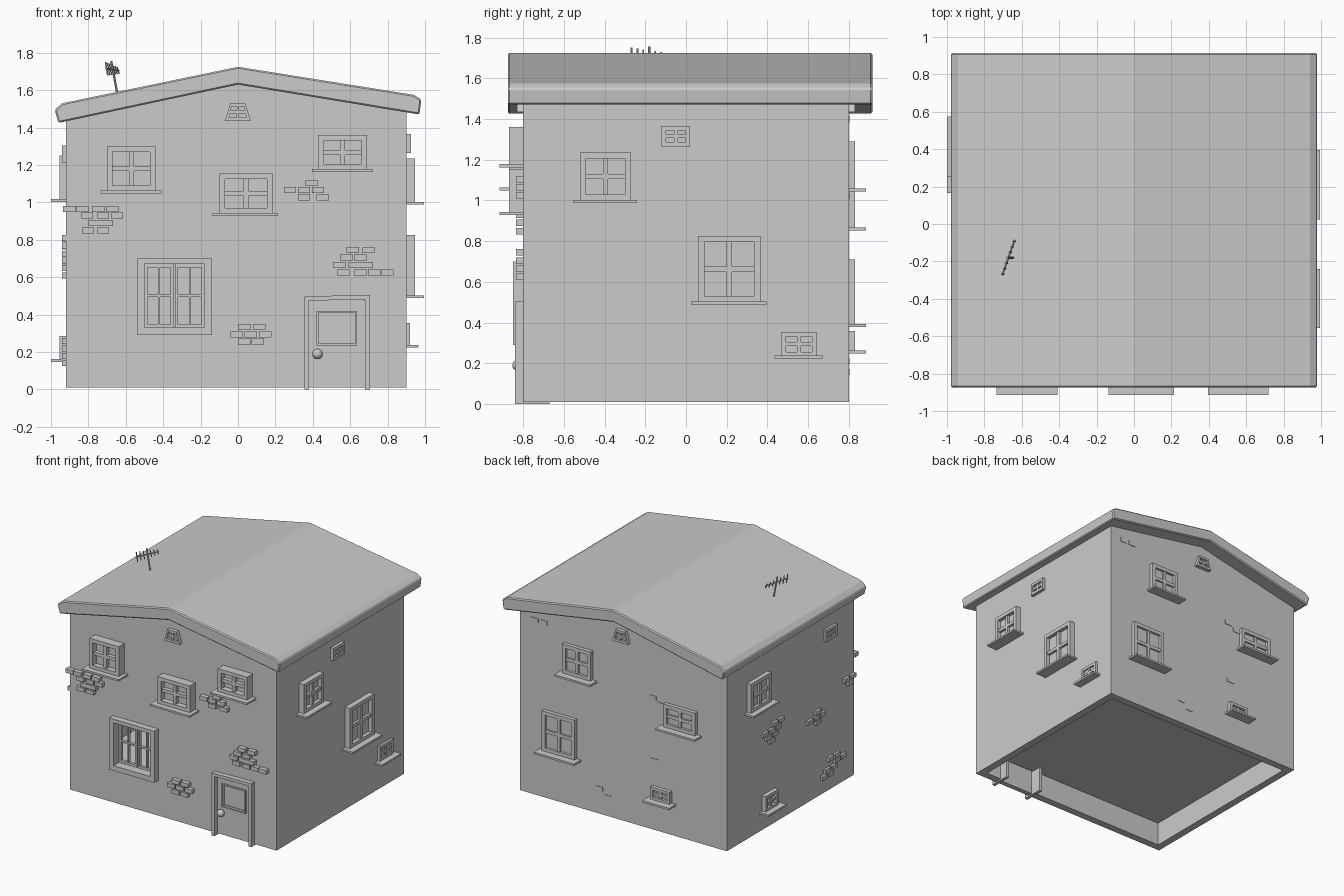
import bpy, bmesh, math
from mathutils import Vector

# Each wall maps (along, up, outward) to world space
SIDES = {
    'front': lambda u, w, d: (u, -0.80 - d, w),
    'back':  lambda u, w, d: (u, 0.80 + d, w),
    'right': lambda u, w, d: (0.90 + d, u, w),
    'left':  lambda u, w, d: (-0.92 - d, u, w),
}


def prism(bm, side, pts, d0, d1):
    f = SIDES[side]
    a = [bm.verts.new(f(u, w, d0)) for u, w in pts]
    b = [bm.verts.new(f(u, w, d1)) for u, w in pts]
    n = len(pts)
    bm.faces.new(a)
    bm.faces.new(b[::-1])
    for i in range(n):
        bm.faces.new((a[i], b[i], b[(i + 1) % n], a[(i + 1) % n]))


def rect(u0, u1, w0, w1):
    return [(u0, w0), (u1, w0), (u1, w1), (u0, w1)]


def finish(bm, name):
    bmesh.ops.recalc_face_normals(bm, faces=bm.faces)
    me = bpy.data.meshes.new(name)
    bm.to_mesh(me)
    bm.free()
    ob = bpy.data.objects.new(name, me)
    bpy.context.collection.objects.link(ob)
    return ob


def solid(name, side, parts):
    bm = bmesh.new()
    for pts, d0, d1 in parts:
        prism(bm, side, pts, d0, d1)
    return finish(bm, name)


def window(name, side, u0, u1, w0, w1, out=0.06, sill=0.115, taper=0.0, rim=0.03, bar=0.026):
    """Four-pane window; taper pulls the top corners in."""
    def quad(a0, a1, b0, b1):
        mid = (u0 + u1) / 2
        return [(mid + (a - mid) * (1 - taper * (b - w0) / (w1 - w0)), b)
                for a, b in rect(a0, a1, b0, b1)]
    mu, mw, h = (u0 + u1) / 2, (w0 + w1) / 2, bar / 2
    parts = [
        (quad(u0, u0 + rim, w0, w1), -0.01, out),
        (quad(u1 - rim, u1, w0, w1), -0.01, out),
        (quad(u0 + rim, u1 - rim, w0, w0 + rim), -0.01, out),
        (quad(u0 + rim, u1 - rim, w1 - rim, w1), -0.01, out),
        (quad(mu - h, mu + h, w0 + rim, w1 - rim), -0.01, out * 0.8),
        (quad(u0 + rim, u1 - rim, mw - h, mw + h), -0.01, out * 0.8),
        (quad(u0 + rim / 2, u1 - rim / 2, w0 + rim / 2, w1 - rim / 2), -0.01, out * 0.35),
    ]
    if sill:
        parts.append((rect(u0 - 0.035, u1 + 0.03, w0 - 0.012, w0 + 0.003), -0.01, sill))
    solid(name, side, parts)


def bricks(name, side, rows, out):
    """rows: (centre height, start of each brick...)"""
    solid(name, side, [(rect(u, u + 0.066, z - 0.016, z + 0.016), -0.01, out)
                       for z, *us in rows for u in us])


# Hollow house walls
walls = solid('walls', 'front',
              [([(-0.92, 0.01), (0.90, 0.01), (0.90, 1.50), (0, 1.66), (-0.92, 1.46)], 0, -1.60)])
cutters = [
    solid('room_cutter', 'front',
          [([(-0.86, -0.1), (0.84, -0.1), (0.84, 1.45), (0, 1.60), (-0.86, 1.41)], -0.06, -1.54)]),
    solid('window_cutter', 'front', [(rect(-0.50, -0.18, 0.33, 0.67), 0.1, -0.2)]),
    solid('door_cutter', 'front', [(rect(0.37, 0.69, -0.1, 0.49), 0.1, -0.2)]),
]
for c in cutters:
    m = walls.modifiers.new(c.name, 'BOOLEAN')
    m.operation, m.solver, m.object = 'DIFFERENCE', 'EXACT', c
    c.hide_render = True
    c.hide_set(True)

# Raised floor inside
solid('floor', 'front', [(rect(-0.87, 0.85, 0.20, 0.22), -0.05, -1.55)])

# Gently pitched roof slab, lower on the left
roof = solid('roof', 'front',
             [([(-0.96, 1.425), (0, 1.63), (0.97, 1.47), (0.98, 1.55), (0.94, 1.575),
                (0, 1.725), (-0.94, 1.53), (-0.98, 1.495)], 0.075, -1.715)])
bev = roof.modifiers.new('soft_edges', 'BEVEL')
bev.width, bev.segments = 0.008, 1

# Windows: name, side, u0, u1, z0, z1, outward, sill
for args in [
    ('front_left_window', 'front', -0.70, -0.44, 1.06, 1.30, 0.07, 0.115),
    ('front_middle_window', 'front', -0.10, 0.185, 0.94, 1.155, 0.07, 0.115),
    ('front_right_window', 'front', 0.43, 0.69, 1.175, 1.36, 0.07, 0.115),
    ('right_upper_window', 'right', -0.52, -0.27, 1.00, 1.235, 0.045, 0.095),
    ('right_middle_window', 'right', 0.06, 0.365, 0.50, 0.825, 0.045, 0.095),
    ('right_lower_window', 'right', 0.47, 0.64, 0.235, 0.355, 0.02, 0.065),
    ('right_attic_window', 'right', -0.12, 0.02, 1.265, 1.365, 0.025, 0),
    ('left_upper_window', 'left', 0.29, 0.545, 1.015, 1.25, 0.035, 0.08),
    ('left_lower_window', 'left', 0.20, 0.36, 0.16, 0.285, 0.035, 0.08),
    ('left_attic_window', 'left', -0.56, -0.42, 1.21, 1.305, 0.02, 0),
    ('back_upper_window', 'back', 0.26, 0.51, 1.055, 1.29, 0.03, 0.085),
    ('back_lower_window', 'back', 0.40, 0.69, 0.39, 0.71, 0.03, 0.085),
    ('back_middle_window', 'back', -0.66, -0.38, 0.865, 1.05, 0.03, 0.085),
    ('back_small_window', 'back', -0.435, -0.265, 0.26, 0.36, 0.03, 0.085),
]:
    small = args[5] - args[4] < 0.15
    window(*args, rim=0.022 if small else 0.03, bar=0.018 if small else 0.026)
for side in ('front', 'back'):
    window(side + '_gable_vent', side, -0.07, 0.068, 1.435, 1.53, 0.03, 0,
           taper=0.42, rim=0.018, bar=0.016)

# Large open casement window
solid('big_window_frame', 'front', [
    (rect(-0.54, -0.50, 0.29, 0.70), -0.06, 0.05), (rect(-0.18, -0.14, 0.29, 0.70), -0.06, 0.05),
    (rect(-0.50, -0.18, 0.29, 0.33), -0.06, 0.05), (rect(-0.50, -0.18, 0.67, 0.70), -0.06, 0.05)])
sash = []
for a, b in ((-0.50, -0.344), (-0.336, -0.18)):
    m = (a + b) / 2
    sash += [(r, -0.045, -0.02) for r in (
        rect(a, a + 0.016, 0.33, 0.67), rect(b - 0.016, b, 0.33, 0.67),
        rect(a, b, 0.33, 0.348), rect(a, b, 0.652, 0.67),
        rect(m - 0.005, m + 0.005, 0.348, 0.652), rect(a, b, 0.495, 0.507))]
solid('big_window_sashes', 'front', sash)

# Door with surround, window and knob
solid('door_frame', 'front', [
    (rect(0.355, 0.38, 0, 0.475), -0.13, 0.04), (rect(0.68, 0.705, 0, 0.48), -0.13, 0.04),
    ([(0.355, 0.475), (0.705, 0.48), (0.705, 0.505), (0.355, 0.498)], -0.13, 0.04)])
solid('door', 'front', [
    (rect(0.38, 0.425, 0.01, 0.478), -0.04, 0.0), (rect(0.63, 0.68, 0.01, 0.478), -0.04, 0.0),
    (rect(0.425, 0.63, 0.01, 0.24), -0.04, 0.0), (rect(0.425, 0.63, 0.415, 0.478), -0.04, 0.0),
    (rect(0.425, 0.63, 0.24, 0.415), -0.035, -0.022)])
solid('door_window_trim', 'front', [
    (rect(0.42, 0.43, 0.235, 0.42), -0.01, 0.012), (rect(0.625, 0.635, 0.235, 0.42), -0.01, 0.012),
    (rect(0.42, 0.635, 0.235, 0.245), -0.01, 0.012), (rect(0.42, 0.635, 0.41, 0.42), -0.01, 0.012)])
bpy.ops.mesh.primitive_uv_sphere_add(segments=16, ring_count=10, radius=0.028,
                                     location=(0.425, -0.825, 0.19))
bpy.context.object.name = 'door_knob'
bpy.ops.object.shade_smooth_by_angle()

# Exposed brick clusters
bricks('front_bricks_upper_left', 'front', [
    (0.965, -0.935, -0.865, -0.78, -0.705), (0.93, -0.84, -0.755, -0.68),
    (0.89, -0.80, -0.735), (0.85, -0.835, -0.755)], 0.035)
bricks('front_bricks_upper_right', 'front', [
    (1.105, 0.36), (1.065, 0.245, 0.32, 0.395), (1.025, 0.32, 0.42)], 0.035)
bricks('front_bricks_right', 'front', [
    (0.745, 0.58, 0.665), (0.705, 0.545, 0.62), (0.665, 0.51, 0.59, 0.655),
    (0.625, 0.53, 0.62, 0.695, 0.765)], 0.035)
bricks('front_bricks_low', 'front', [
    (0.335, 0, 0.08), (0.295, -0.04, 0.035, 0.112), (0.255, 0, 0.072)], 0.035)
bricks('left_bricks_middle', 'left', [
    (0.805, 0.10, 0.18), (0.765, 0.14, 0.22, 0.30), (0.725, 0.18, 0.26), (0.685, 0.22)], 0.02)
bricks('left_bricks_centre', 'left', [
    (0.69, -0.36), (0.65, -0.42, -0.34, -0.26), (0.61, -0.36)], 0.02)
bricks('left_bricks_low', 'left', [
    (0.26, -0.60, -0.52), (0.22, -0.68, -0.60), (0.18, -0.56, -0.48), (0.14, -0.52, -0.44)], 0.02)
bricks('left_bricks_corner', 'left', [(0.81, -0.80, -0.72), (0.77, -0.77)], 0.02)
bricks('back_bricks', 'back', [
    (1.40, 0.66, 0.74), (1.06, -0.30), (1.02, -0.38), (0.56, -0.32), (0.21, 0.17), (0.16, 0.09)], 0.004)

# Roof aerial: leaning mast, boom and upright rods
bm = bmesh.new()


def rod(p, q, r):
    p, q = Vector(p), Vector(q)
    mat = (q - p).to_track_quat('Z', 'Y').to_matrix().to_4x4()
    mat.translation = (p + q) / 2
    bmesh.ops.create_cone(bm, cap_ends=True, segments=8, radius1=r, radius2=r,
                          depth=(q - p).length, matrix=mat)


rod((-0.645, -0.18, 1.58), (-0.678, -0.18, 1.755), 0.006)
start, end = Vector((-0.705, -0.275, 1.715)), Vector((-0.638, -0.085, 1.705))
rod(start, end, 0.005)
for i in range(7):
    c = start.lerp(end, 0.04 + i * 0.153)
    tip = Vector((-0.006, 0, 0.036 - 0.003 * i))
    rod(c - tip, c + tip, 0.004)
finish(bm, 'roof_aerial')
